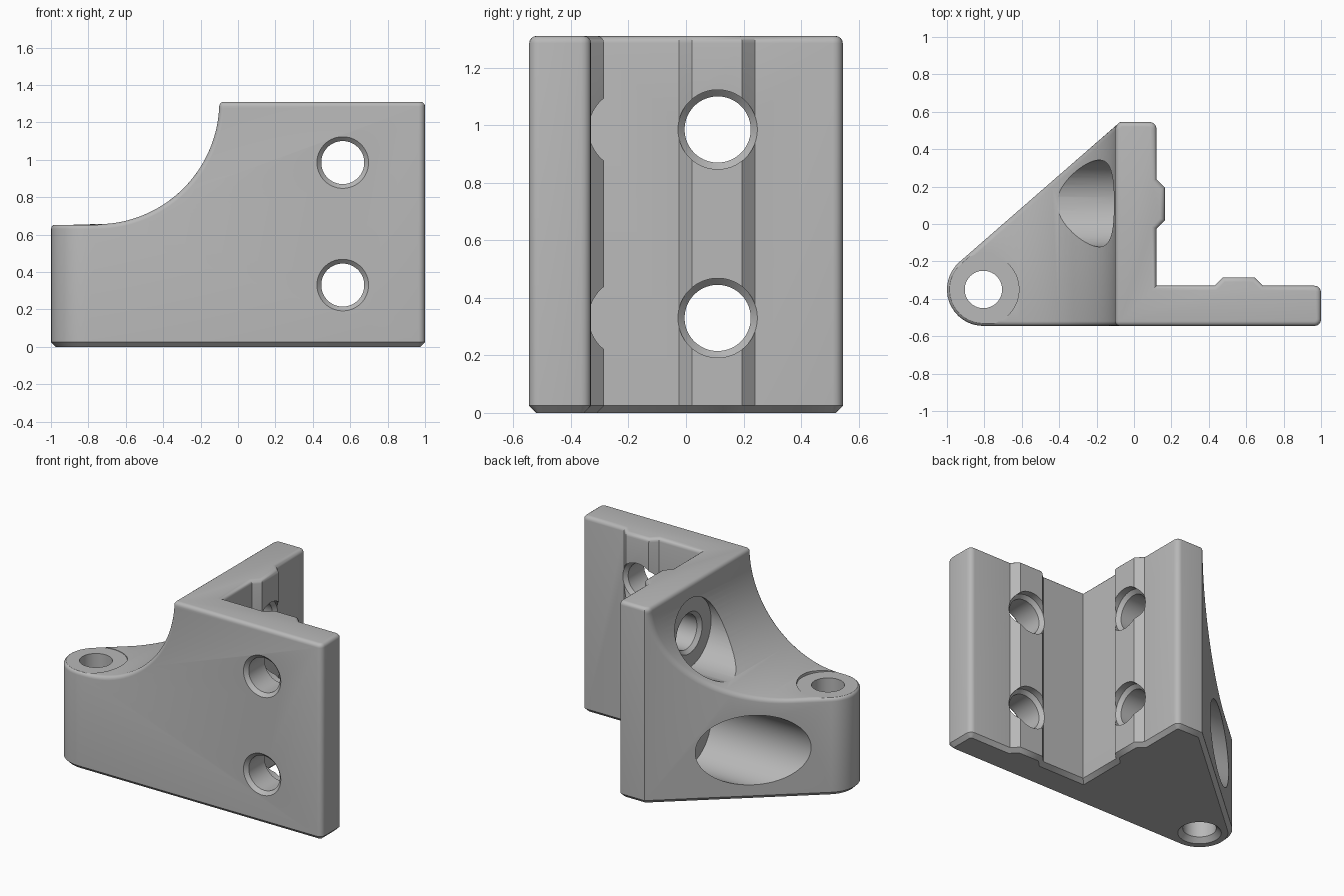
import bpy, bmesh
from math import sin, cos, pi, hypot, atan2, acos, radians
from mathutils import Vector

if "Cube" in bpy.data.objects:
    bpy.data.objects.remove(bpy.data.objects["Cube"])

HEIGHT, ARM_HEIGHT = 1.31, 0.655
FRONT, BACK = -0.545, 0.545
BOSS, BOSS_R = Vector((-0.805, -0.35)), 0.195
EDGE = 0.025


def make_object(name, bm):
    bmesh.ops.recalc_face_normals(bm, faces=bm.faces)
    mesh = bpy.data.meshes.new(name)
    bm.to_mesh(mesh)
    bm.free()
    obj = bpy.data.objects.new(name, mesh)
    bpy.context.collection.objects.link(obj)
    return obj


def prism(name, points, direction):
    """Extrude a closed loop of 3D points along a direction."""
    bm = bmesh.new()
    face = bm.faces.new([bm.verts.new(p) for p in points])
    grown = bmesh.ops.extrude_face_region(bm, geom=[face], use_keep_orig=True)
    verts = [g for g in grown["geom"] if isinstance(g, bmesh.types.BMVert)]
    bmesh.ops.translate(bm, verts=verts, vec=direction)
    return make_object(name, bm)


def bore(name, origin, axis, profile, sides=64):
    """Turn (distance, radius) steps around an axis through origin."""
    bm = bmesh.new()
    turn = Vector((0, 0, 1)).rotation_difference(Vector(axis))
    rings = []
    for d, r in profile:
        ring = []
        for i in range(sides):
            a = 2 * pi * (i + 0.5) / sides
            p = turn @ Vector((r * cos(a), r * sin(a), d))
            ring.append(bm.verts.new(p + Vector(origin)))
        rings.append(ring)
    for low, high in zip(rings, rings[1:]):
        for i in range(sides):
            j = (i + 1) % sides
            bm.faces.new((low[i], low[j], high[j], high[i]))
    bm.faces.new(rings[0])
    bm.faces.new(rings[-1])
    return make_object(name, bm)


def cut(obj, cutters):
    """Subtract the cutters for good and remove them."""
    for c in cutters:
        c.hide_render = True
        mod = obj.modifiers.new("cut", "BOOLEAN")
        mod.operation, mod.solver, mod.object = "DIFFERENCE", "EXACT", c
    bpy.context.view_layer.update()
    graph = bpy.context.evaluated_depsgraph_get()
    mesh = bpy.data.meshes.new_from_object(obj.evaluated_get(graph))
    obj.modifiers.clear()
    obj.data = mesh
    for c in cutters:
        bpy.data.objects.remove(c)


def arc(cx, cy, r, start, end, steps):
    return [(cx + r * cos(start + (end - start) * i / steps),
             cy + r * sin(start + (end - start) * i / steps)) for i in range(steps + 1)]


# Plan outline: L-shaped plates with key ribs, and a tapering arm to a round boss
rr = 0.035
right, inner_x, inner_y = 1.0, 0.12, -0.33
rib = 0.045
corner = Vector((-0.075, BACK))
to_corner = corner - BOSS
tangent = atan2(to_corner.y, to_corner.x) + acos(BOSS_R / to_corner.length)
outline = arc(right - rr, FRONT + rr, rr, -pi / 2, 0, 4)
outline += arc(right - rr, inner_y - rr, rr, 0, pi / 2, 4)
outline += [(0.69, inner_y), (0.645, inner_y + rib), (0.475, inner_y + rib), (0.43, inner_y)]
outline += [(inner_x, inner_y)]
outline += [(inner_x, -0.025), (inner_x + rib, 0.02), (inner_x + rib, 0.195), (inner_x, 0.24)]
outline += arc(inner_x - rr, BACK - rr, rr, 0, pi / 2, 4)
outline += [tuple(corner)]
outline += arc(BOSS.x, BOSS.y, BOSS_R, tangent, 1.5 * pi, 16)
body = prism("corner_bracket", [(x, y, 0) for x, y in outline], (0, 0, HEIGHT))

# Concave sweep that lowers the arm
sweep = arc(-0.755, HEIGHT, HEIGHT - ARM_HEIGHT, -pi / 2, 0, 28)
sweep = [(-1.5, ARM_HEIGHT)] + sweep + [(-0.1, 1.6), (-1.5, 1.6)]
cut(body, [prism("sweep_cutter", [(x, -1, z) for x, z in sweep], (0, 2, 0))])

# Rounded upper edges and chamfered bottom edges
bm = bmesh.new()
bm.from_mesh(body.data)
bmesh.ops.remove_doubles(bm, verts=bm.verts, dist=0.0005)
bm.normal_update()


def is_upper(edge):
    if len(edge.link_faces) != 2:
        return False
    low, high = sorted(f.normal.z for f in edge.link_faces)
    side_rim = abs(low) < 0.01 and high > 0.01
    crest = high > 0.99 and 0 < low < 0.3
    return side_rim or crest


def is_bottom(edge):
    return sum(f.normal.z < -0.95 for f in edge.link_faces) == 1


for rule, segments in ((is_upper, 4), (is_bottom, 1)):
    bm.normal_update()
    bmesh.ops.bevel(bm, geom=[e for e in bm.edges if rule(e)], offset=EDGE,
                    offset_type="OFFSET", segments=segments, profile=0.5,
                    affect="EDGES", clamp_overlap=False)
bm.to_mesh(body.data)
bm.free()

# Screw holes, chamfered both ends; the back pair has wide access pockets
R, WIDE, STEP = 0.115, 0.138, 0.023
cutters = []
for z in (0.33, 0.985):
    cutters.append(bore("front_hole_cutter", (0.56, 0, z), (0, 1, 0), [
        (FRONT - 0.1, WIDE + 0.1), (FRONT + STEP, R),
        (inner_y - STEP, R), (inner_y, WIDE), (0, WIDE)]))
    cutters.append(bore("back_hole_cutter", (0, 0.11, z), (1, 0, 0), [
        (-1.3, 0.232), (-0.1, 0.232), (-0.1, WIDE), (-0.1 + STEP, R),
        (inner_x - STEP, R), (inner_x, WIDE), (0.4, WIDE)]))

# Boss hole with a bottom chamfer and a flat seat on top
cutters.append(bore("boss_hole_cutter", (BOSS.x, BOSS.y, 0), (0, 0, 1), [
    (-0.1, 0.23), (0.03, 0.1), (ARM_HEIGHT - 0.003, 0.1),
    (ARM_HEIGHT - 0.003, 0.19), (1.0, 0.19)]))
cut(body, cutters)

# Plain grey finish
grey = bpy.data.materials.new("plain_grey")
grey.use_nodes = True
colour = (0.48, 0.48, 0.48, 1)
grey.diffuse_color = colour
grey.node_tree.nodes["Principled BSDF"].inputs["Base Color"].default_value = colour
body.data.materials.clear()
body.data.materials.append(grey)

bpy.ops.object.select_all(action="DESELECT")
body.select_set(True)
bpy.context.view_layer.objects.active = body
bpy.ops.object.shade_smooth_by_angle(angle=radians(32))
